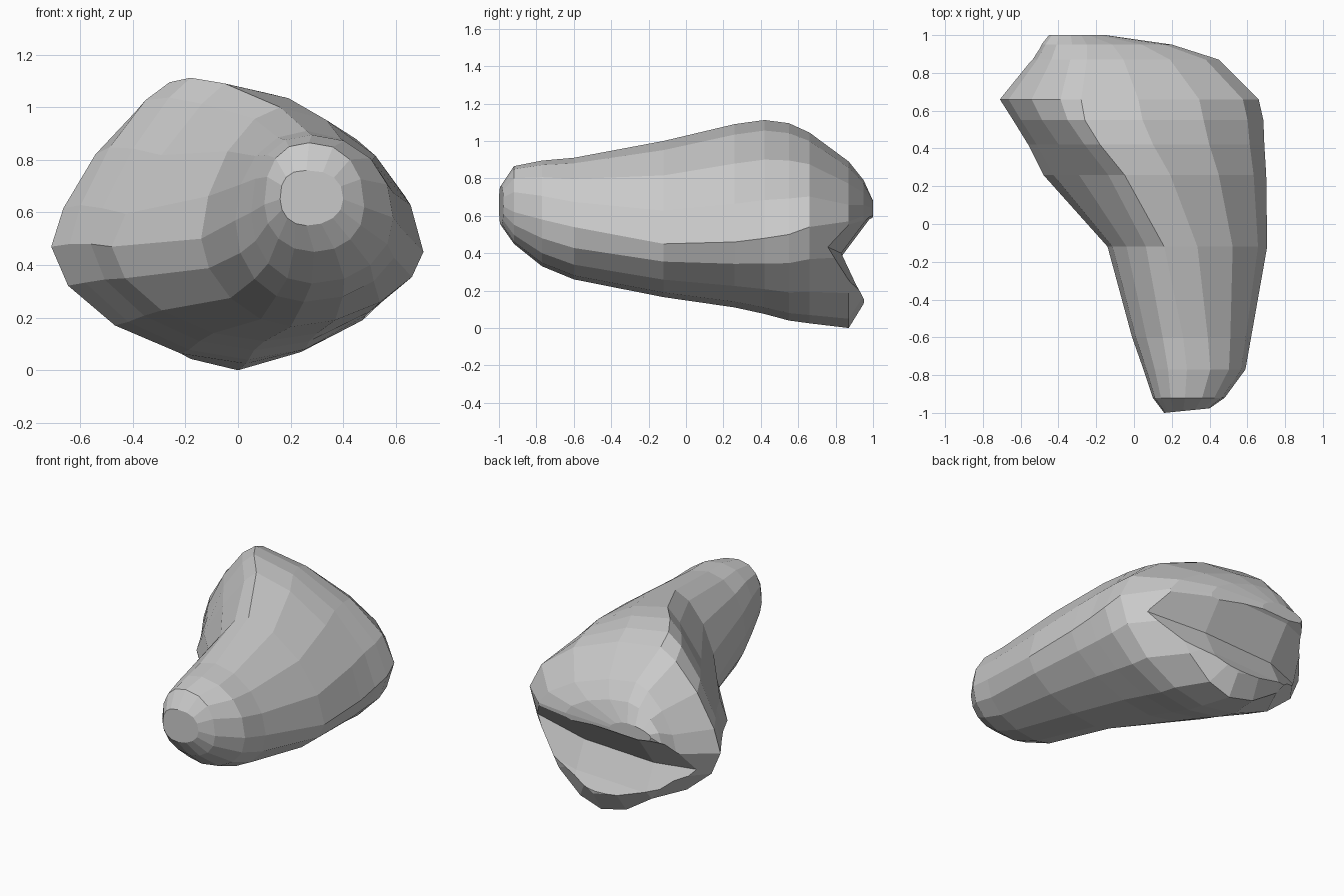
import bpy, bmesh
from math import sin, cos, pi

if "Cube" in bpy.data.objects:
    bpy.data.objects.remove(bpy.data.objects["Cube"])

SEG = 4  # facets per quarter of a cross-section

# Stations along y: y, left(x,z), top(x,z), right(x,z), bottom(x,z),
# then fullness of the upper-left, upper-right quarters (lower ones are shared)
stations = [
    (-0.99, .16, .65, .26, .76, .40, .65, .26, .55, 2.6, 2.4),
    (-0.92, .10, .63, .27, .865, .48, .62, .29, .45, 2.4, 2.3),
    (-0.77, .05, .60, .28, .895, .59, .58, .28, .33, 2.3, 2.1),
    (-0.60, -.01, .57, .26, .91, .62, .54, .25, .26, 2.1, 1.9),
    (-0.12, -.14, .50, .16, 1.0, .705, .45, .20, .165, 1.7, 1.7),
    (0.26, -.48, .47, -.05, 1.09, .70, .46, .10, .11, 1.2, 1.7),
    (0.42, -.56, .48, -.18, 1.112, .69, .48, .06, .075, 1.25, 1.7),
    (0.55, -.64, .48, -.26, 1.095, .685, .50, .04, .04, 1.35, 1.7),
    (0.66, -.71, .47, -.28, 1.045, .66, .54, .03, .025, 1.4, 1.7),
    (0.87, -.54, .50, -.25, .89, .45, .57, .00, .00, 1.6, 1.5),
    (0.95, -.49, .58, -.25, .79, .20, .60, .00, .13, 1.7, 1.6),
    (1.00, -.45, .63, -.28, .68, -.15, .62, -.25, .54, 1.7, 1.6),
]


def quarter(a, b, corner, p):
    """Superellipse quarter from a towards b (b excluded); corner is the centre."""
    pts = []
    for i in range(SEG):
        t = i / SEG * pi / 2
        u, v = cos(t) ** (2 / p), sin(t) ** (2 / p)
        pts.append(tuple(corner[k] + u * (a[k] - corner[k]) + v * (b[k] - corner[k])
                         for k in range(2)))
    return pts


def section(y, lx, lz, tx, tz, rx, rz, bx, bz, p, q):
    left, top, right, bottom = (lx, lz), (tx, tz), (rx, rz), (bx, bz)
    low = 2.1 if y < -.5 else 1.75
    ring = (quarter(left, top, (tx, lz), p) + quarter(top, right, (tx, rz), q)
            + quarter(right, bottom, (bx, rz), low) + quarter(bottom, left, (bx, lz), low))
    return [(x, y, z) for x, z in ring]


def loft(name, rings):
    """Skin a closed object through rings of 3D points."""
    bm = bmesh.new()
    rows = [[bm.verts.new(p) for p in ring] for ring in rings]
    n = len(rows[0])
    for a, b in zip(rows, rows[1:]):
        for i in range(n):
            bm.faces.new((a[i], a[(i + 1) % n], b[(i + 1) % n], b[i]))
    bm.faces.new(rows[0])
    bm.faces.new(rows[-1][::-1])
    bmesh.ops.recalc_face_normals(bm, faces=bm.faces)
    mesh = bpy.data.meshes.new(name)
    bm.to_mesh(mesh)
    bm.free()
    obj = bpy.data.objects.new(name, mesh)
    bpy.context.collection.objects.link(obj)
    return obj


# Faceted boulder body; the blunt nose leans back on its right side
rings = [section(*s) for s in stations]
rings[0] = [(x, y - .01 + .1 * max(0, x - .16), z) for x, y, z in rings[0]]
boulder = loft("boulder", rings)

# Wedge-shaped crack running across the back
crack = [(-.95, .62, .35), (-.35, .83, .38), (.15, .83, .40), (.85, .70, .46)]
wedge = [(0, 0), (.08, -.17), (.5, -.9), (.8, .6), (.15, .20)]
cutter = loft("crack_cutter", [[(x, y + dy, z + dz) for dy, dz in wedge] for x, y, z in crack])
cutter.hide_render = True

cut = boulder.modifiers.new("crack", 'BOOLEAN')
cut.operation = 'DIFFERENCE'
cut.solver = 'EXACT'
cut.object = cutter

# Bake the cut and drop the helper
bpy.context.view_layer.update()
graph = bpy.context.evaluated_depsgraph_get()
boulder_mesh = bpy.data.meshes.new_from_object(boulder.evaluated_get(graph))
boulder.modifiers.clear()
boulder.data = boulder_mesh
bpy.data.objects.remove(cutter)
